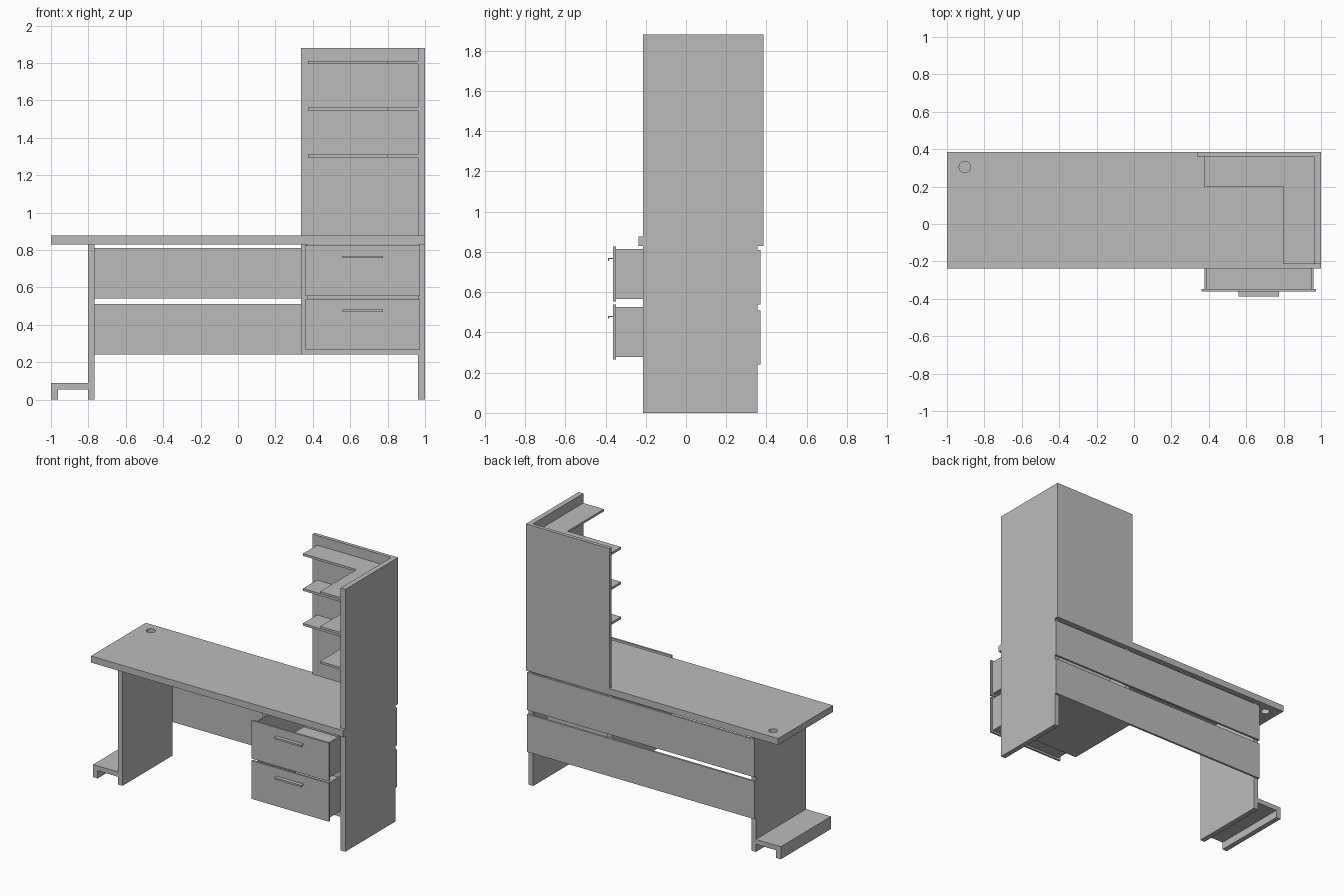
import bpy

old = bpy.data.objects.get("Cube")
if old:
    bpy.data.objects.remove(old, do_unlink=True)

# One plain grey material
GREY = (0.5, 0.5, 0.5, 1.0)
grey = bpy.data.materials.new("plain grey")
grey.use_nodes = True
grey.diffuse_color = GREY
grey.node_tree.nodes["Principled BSDF"].inputs["Base Color"].default_value = GREY


def prism(name, outline, low, high, axis="z"):
    """Extrude an outline along z (outline in x, y) or along x / y."""
    place = {"z": lambda a, b, t: (a, b, t),
             "y": lambda a, b, t: (a, t, b),
             "x": lambda a, b, t: (t, a, b)}[axis]
    n = len(outline)
    verts = [place(a, b, t) for t in (low, high) for a, b in outline]
    faces = [tuple(reversed(range(n))), tuple(range(n, 2 * n))]
    faces += [(i, (i + 1) % n, (i + 1) % n + n, i + n) for i in range(n)]
    if axis == "y":
        faces = [tuple(reversed(f)) for f in faces]
    mesh = bpy.data.meshes.new(name)
    mesh.from_pydata(verts, [], faces)
    mesh.materials.append(grey)
    obj = bpy.data.objects.new(name, mesh)
    bpy.context.collection.objects.link(obj)
    return obj


def box(name, x, y, z):
    return prism(name, [(x[0], y[0]), (x[1], y[0]), (x[1], y[1]), (x[0], y[1])], *z)


T = 0.037                    # board thickness
FRONT, BACK = -0.213, 0.355  # depth of the legs
REAR = 0.385                 # rear edge of the desk top
UNDER, TOP = 0.83, 0.877     # desk top heights
HIGH = 1.88

# Desk top with a round cable hole
desk = box("desk_top", (-1, 1), (-0.237, REAR), (UNDER, TOP))
bpy.ops.mesh.primitive_cylinder_add(vertices=32, radius=0.03, depth=0.3,
                                    location=(-0.905, 0.305, TOP))
cutter = bpy.context.object
cutter.name = "cable_hole_cutter"
cutter.data.materials.append(grey)
cutter.hide_render = True
cutter.hide_set(True)
cut = desk.modifiers.new("cable_hole", "BOOLEAN")
cut.object = cutter
cut.operation = "DIFFERENCE"
cut.solver = "EXACT"

# Legs and the low foot shelf
box("left_side_leg", (1 - T, 1), (FRONT, BACK), (0, UNDER))
box("right_side_leg", (-0.803, -0.803 + T), (FRONT, BACK), (0, UNDER))
prism("foot_shelf", [(-1, 0), (-1 + T, 0), (-1 + T, 0.055), (-0.803, 0.055),
                     (-0.803, 0.09), (-1, 0.09)], BACK, FRONT, "y")

# Two back boards with a gap between them
for name, low in (("lower", 0.24), ("upper", 0.54)):
    box(name + "_back_board", (-0.803, 1), (BACK, 0.37), (low, low + 0.27))

# Tower above the desk, with L-shaped shelves
box("tower_side", (1 - T, 1), (FRONT, REAR), (TOP, HIGH))
box("tower_back", (0.338, 1 - T), (0.36, REAR), (TOP, HIGH))
for i in range(3):
    z = 1.295 + 0.25 * i
    prism("corner_shelf", [(0.375, 0.2), (0.8, 0.2), (0.8, FRONT), (1 - T, FRONT),
                           (1 - T, 0.36), (0.375, 0.36)], z, z + 0.016)

# Drawer cabinet
box("cabinet_side", (0.338, 0.375), (FRONT, BACK), (0.24, UNDER))
box("cabinet_floor", (0.375, 1 - T), (FRONT, BACK), (0.24, 0.277))

# Two pulled-out drawers with open boxes and bent handles
L, R, WALL = 0.378, 0.96, 0.011
FACE, TAIL = -0.348, 0.2
for name, z in (("lower", 0.265), ("upper", 0.553)):
    low, high = z + 0.014, z + 0.262
    box(name + "_drawer_front", (0.36, 0.973), (FACE - 0.014, FACE), (z, z + 0.274))
    box(name + "_drawer_floor", (L, R), (FACE, TAIL), (low, low + WALL))
    for x in (L, R - WALL):
        box(name + "_drawer_side", (x, x + WALL), (FACE, TAIL), (low + WALL, high))
    box(name + "_drawer_rear", (L + WALL, R - WALL), (TAIL - WALL, TAIL),
        (low + WALL, high))
    h = z + 0.216
    prism(name + "_drawer_handle", [(FACE - 0.014, h - 0.004), (FACE - 0.014, h),
                                    (-0.388, h), (-0.388, h - 0.013),
                                    (-0.384, h - 0.013), (-0.384, h - 0.004)][::-1],
          0.56, 0.775, "x")
